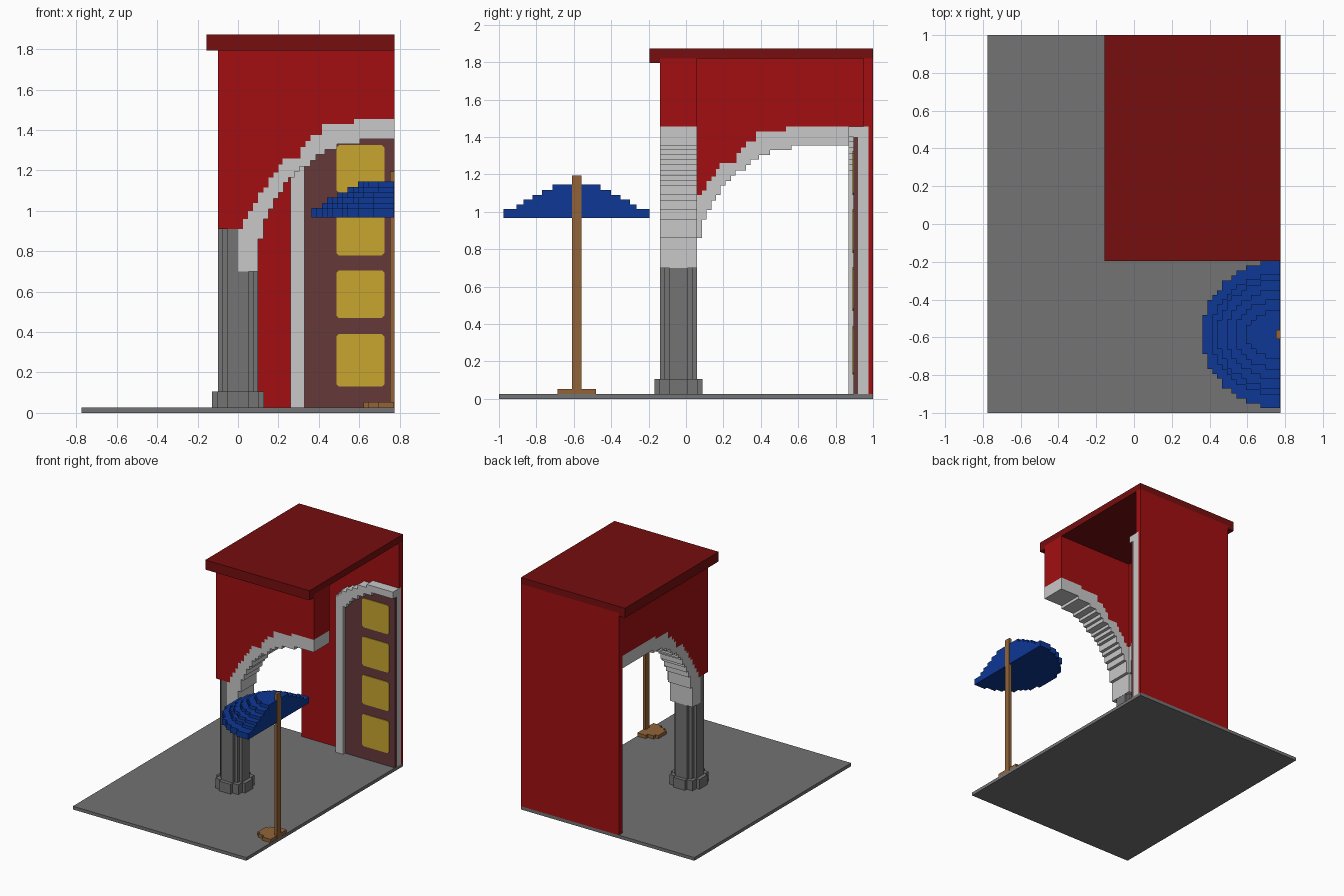
import bpy, bmesh, math

cube = bpy.data.objects.get("Cube")
if cube:
    bpy.data.objects.remove(cube, do_unlink=True)


def material(name, rgb):
    lin = [((c / 255 + 0.055) / 1.055) ** 2.4 if c > 10 else c / 255 / 12.92 for c in rgb]
    m = bpy.data.materials.new(name)
    m.use_nodes = True
    m.diffuse_color = (*lin, 1)
    m.node_tree.nodes["Principled BSDF"].inputs["Base Color"].default_value = (*lin, 1)
    return m


RED = material("wall red", (163, 15, 17))
DARK_RED = material("roof dark red", (118, 14, 15))
GRAY = material("stone gray", (115, 115, 115))
LIGHT = material("trim light gray", (200, 200, 200))
BLUE = material("canopy blue", (14, 56, 150))
BROWN = material("wood brown", (146, 100, 56))
DOOR = material("door brown", (102, 56, 58))
YELLOW = material("panel yellow", (200, 166, 48))

EDGE = 0.775   # half width, and the plane where the building is cut
STEP = 0.0256  # size of one stair step


def prism(name, pts, axis, a, b, mat):
    """Extrude a flat outline along an axis from a to b."""
    place = {"x": lambda p, t: (t, p[0], p[1]),
             "y": lambda p, t: (p[0], t, p[1]),
             "z": lambda p, t: (p[0], p[1], t)}[axis]
    bm = bmesh.new()
    face = bm.faces.new([bm.verts.new(place(p, a)) for p in pts])
    ext = bmesh.ops.extrude_face_region(bm, geom=[face])
    for v in ext["geom"]:
        if isinstance(v, bmesh.types.BMVert):
            v.co["xyz".index(axis)] = b
    bmesh.ops.recalc_face_normals(bm, faces=bm.faces)
    me = bpy.data.meshes.new(name)
    bm.to_mesh(me)
    bm.free()
    me.materials.append(mat)
    ob = bpy.data.objects.new(name, me)
    bpy.context.collection.objects.link(ob)
    return ob


def box(name, x0, x1, y0, y1, z0, z1, mat):
    return prism(name, [(x0, y0), (x1, y0), (x1, y1), (x0, y1)], "z", z0, z1, mat)


def stairs(rises, start, end, shift=0.0):
    """Stepped arch line: each rise is (position, new height)."""
    pts, z = [], start
    for u, top in rises:
        pts += [(u + shift, z), (u + shift, top)]
        z = top
    return pts + [(end, z)]


def stepped_disc(cx, cy, rx, ry, half=False):
    """Outline of an ellipse built from square steps; half keeps the -x side."""
    n = max(2, round(ry / STEP))
    s = ry / n
    quad = []
    for j in range(n):
        t = (j + 0.5) / n
        x = max(1, round(rx * math.sqrt(1 - t * t) / STEP)) * STEP
        x = min(x, rx)
        if quad and abs(quad[-1][0] - x) < 1e-5:
            quad[-1] = (x, (j + 1) * s)
        else:
            if quad:
                quad.append((x, j * s))
            quad.append((x, (j + 1) * s))
    if abs(quad[0][1]) < 1e-6:
        quad.pop(0)
    left = [(-x, y) for x, y in reversed(quad)] + [(-x, -y) for x, y in quad]
    if half:
        pts = [(0, ry)] + left + [(0, -ry)]
    else:
        pts = left + [(-x, -y) for x, y in left]
    return [(cx + x, cy + y) for x, y in pts]


# Ground slab
box("ground", -EDGE, EDGE, -1, 1, 0, 0.026, GRAY)

# Corner column with base
prism("column_base", stepped_disc(0, -0.04, 0.128, 0.128), "z", 0.026, 0.105, GRAY)
prism("column", stepped_disc(0, -0.04, 0.0985, 0.0985), "z", 0.105, 0.912, GRAY)

# Two matching arched walls meeting above the column
OUTER = [(0.025, 0.96), (0.05, 1.0), (0.075, 1.04), (0.1, 1.09), (0.125, 1.115),
         (0.15, 1.165), (0.175, 1.19), (0.2, 1.23), (0.22, 1.26), (0.31, 1.315),
         (0.335, 1.345), (0.36, 1.375), (0.415, 1.43), (0.575, 1.455)]
INNER = [(0.1, 0.86), (0.125, 0.96), (0.15, 1.01), (0.175, 1.06), (0.2, 1.09),
         (0.225, 1.14), (0.25, 1.165), (0.28, 1.195), (0.305, 1.22), (0.36, 1.25),
         (0.385, 1.28), (0.43, 1.305), (0.49, 1.33), (0.605, 1.355)]
WALL_TOP = 1.82


def arched_wall(name, axis, a, b, end, shift):
    outer = [(shift, 0.91)] + stairs(OUTER, 0.91, end, shift)
    inner = [(shift, 0.7)] + stairs(INNER, 0.7, end, shift)
    prism(name + "_wall", outer + [(end, WALL_TOP), (shift, WALL_TOP)], axis, a, b, RED)
    prism(name + "_arch_trim", outer + inner[::-1], axis, a, b, LIGHT)


arched_wall("front", "y", -0.14, 0.06, EDGE, 0.0)
arched_wall("side", "x", -0.1, 0.1, 0.95, -0.04)
box("corner_wall", -0.1, 0, -0.14, -0.04, 0.91, WALL_TOP, RED)

# Back wall: outer skin, and an inner layer opened around the doorway
DOOR_OUTER = [(0.285, 1.315), (0.31, 1.345), (0.36, 1.37), (0.41, 1.395),
              (0.46, 1.43), (0.54, 1.455)]
DOOR_INNER = [(0.36, 1.25), (0.385, 1.28), (0.41, 1.31), (0.46, 1.345),
              (0.51, 1.375), (0.585, 1.4)]
door_outer = [(0.26, 0.026), (0.26, 1.29)] + stairs(DOOR_OUTER, 1.29, EDGE)
door_inner = [(0.33, 0.026), (0.33, 1.22)] + stairs(DOOR_INNER, 1.22, EDGE)
box("back_wall", -0.1, EDGE, 0.975, 1, 0.026, WALL_TOP, RED)
prism("back_wall_lining", door_outer + [(EDGE, WALL_TOP), (-0.1, WALL_TOP), (-0.1, 0.026)],
      "y", 0.95, 0.975, RED)

# Door frame, door leaf and panels
prism("door_trim", door_outer + door_inner[::-1], "y", 0.87, 0.92, LIGHT)
prism("door_backing", door_outer + [(EDGE, 0.026)], "y", 0.92, 0.975, LIGHT)
prism("door", door_inner + [(EDGE, 0.026)], "y", 0.895, 0.92, DOOR)
x0, x1, c = 0.487, 0.725, 0.012
for i, (z0, z1) in enumerate([(0.13, 0.39), (0.47, 0.705), (0.78, 1.015), (1.09, 1.325)]):
    outline = [(x0 + c, z0), (x1 - c, z0), (x1, z0 + c), (x1, z1 - c),
               (x1 - c, z1), (x0 + c, z1), (x0, z1 - c), (x0, z0 + c)]
    prism(f"door_panel_{i + 1}", outline, "y", 0.889, 0.895, YELLOW)

# Roof slab with a lip over the front and the outer side
box("roof", -0.155, EDGE, -0.195, 1, WALL_TOP, 1.873, DARK_RED)
box("roof_front_lip", -0.155, EDGE, -0.195, -0.14, 1.795, WALL_TOP, DARK_RED)
box("roof_side_lip", -0.155, -0.1, -0.14, 1, 1.795, WALL_TOP, DARK_RED)

# Half parasol: foot, pole and tiered canopy
PY = -0.585
prism("parasol_foot", stepped_disc(0.773, PY, 0.153, 0.103, True), "z", 0.026, 0.053, BROWN)
box("parasol_pole", 0.753, EDGE, PY - 0.025, PY + 0.025, 0.026, 1.195, BROWN)
TIERS = [(0.413, 0.39, 1.015), (0.363, 0.32, 1.04), (0.335, 0.285, 1.065),
         (0.285, 0.235, 1.09), (0.235, 0.185, 1.118), (0.183, 0.128, 1.145)]
z = 0.967
for i, (rx, ry, top) in enumerate(TIERS):
    prism(f"canopy_tier_{i + 1}", stepped_disc(0.773, PY, rx, ry, True), "z", z, top, BLUE)
    z = top
